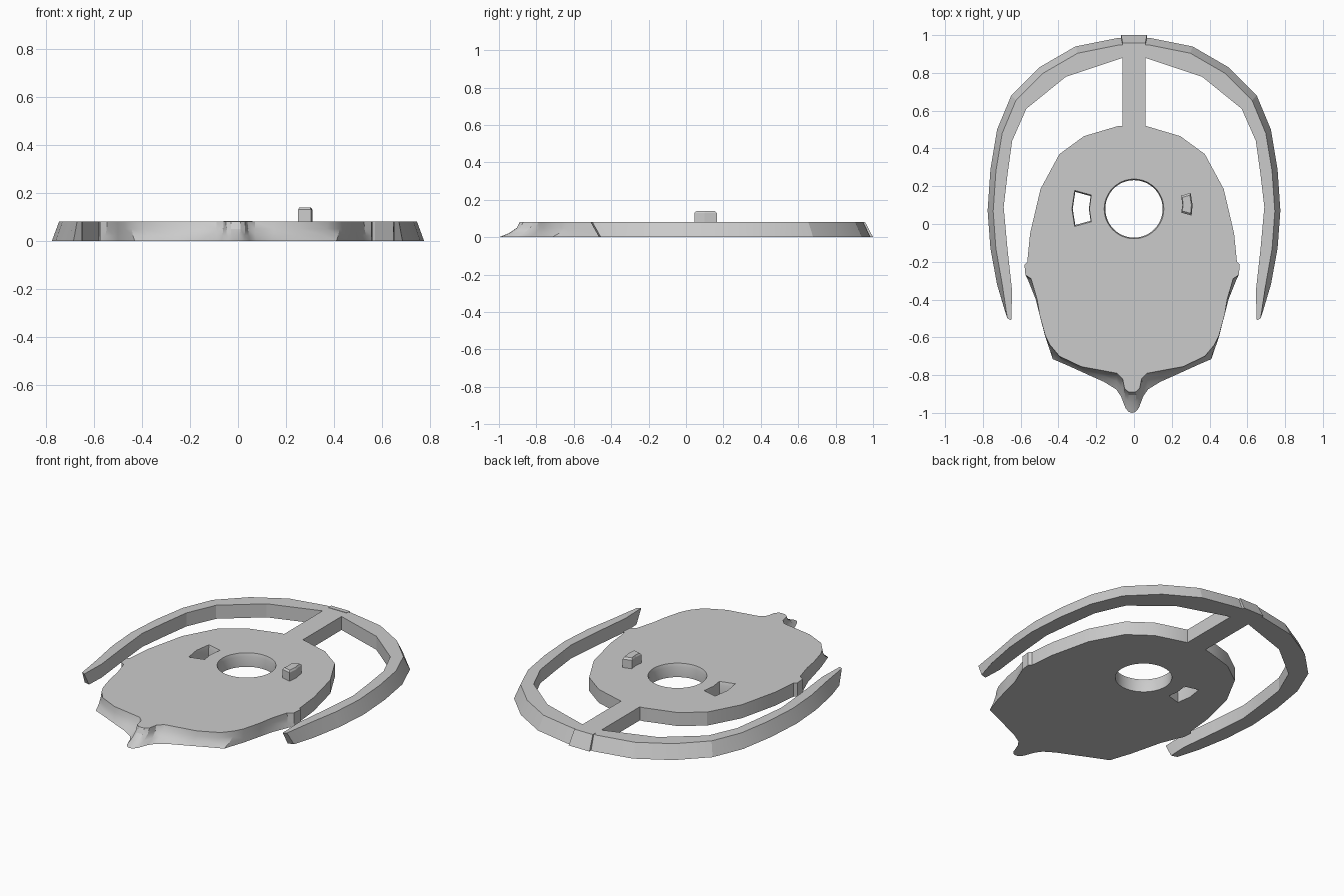
import bpy, bmesh, math

cube = bpy.data.objects.get("Cube")
if cube:
    bpy.data.objects.remove(cube, do_unlink=True)

H = 0.08       # plate thickness
CX = -0.01     # the body sits slightly off centre

grey = bpy.data.materials.new("plain grey")
grey.use_nodes = True
grey.diffuse_color = (0.6, 0.6, 0.6, 1)
grey.node_tree.nodes["Principled BSDF"].inputs["Base Color"].default_value = (0.6, 0.6, 0.6, 1)


def loft(name, rings):
    """Skin a list of equal-length closed rings and cap both ends."""
    bm = bmesh.new()
    rows = [[bm.verts.new(p) for p in ring] for ring in rings]
    n = len(rows[0])
    for a, b in zip(rows, rows[1:]):
        for i in range(n):
            j = (i + 1) % n
            bm.faces.new((a[i], a[j], b[j], b[i]))
    bm.faces.new(rows[0][::-1])
    bm.faces.new(rows[-1])
    bmesh.ops.recalc_face_normals(bm, faces=bm.faces)
    mesh = bpy.data.meshes.new(name)
    bm.to_mesh(mesh)
    bm.free()
    mesh.materials.append(grey)
    obj = bpy.data.objects.new(name, mesh)
    bpy.context.collection.objects.link(obj)
    return obj


def at_height(points, z):
    return [(x, y, z) for x, y in points]


def shrink(points, f):
    cx = sum(p[0] for p in points) / len(points)
    cy = sum(p[1] for p in points) / len(points)
    return [(cx + (x - cx) * f, cy + (y - cy) * f) for x, y in points]


def rect(x, y0, y1):
    return [(-x, y0), (x, y0), (x, y1), (-x, y1)]


def smooth(obj, angle):
    bpy.ops.object.select_all(action="DESELECT")
    obj.select_set(True)
    bpy.context.view_layer.objects.active = obj
    bpy.ops.object.shade_smooth_by_angle(angle=math.radians(angle))


# Body outline, one half from back to nose: shared side, then front top and foot
side = [(0.07, 0.52), (0.255, 0.465), (0.385, 0.37), (0.485, 0.185), (0.54, -0.05),
        (0.555, -0.2), (0.57, -0.215), (0.565, -0.27)]
front_top = [(0.535, -0.29), (0.503, -0.4), (0.49, -0.48), (0.46, -0.59), (0.435, -0.64),
             (0.385, -0.7), (0.27, -0.755), (0.16, -0.775), (0.08, -0.79),
             (0.05, -0.82), (0.04, -0.87), (0.02, -0.888)]
front_foot = [(0.55, -0.3), (0.51, -0.4), (0.49, -0.48), (0.462, -0.59), (0.42, -0.715),
              (0.35, -0.745), (0.24, -0.795), (0.15, -0.835), (0.085, -0.875),
              (0.06, -0.91), (0.035, -0.975), (0.018, -0.995)]


def mix(f):
    return [(a[0] + (b[0] - a[0]) * f, a[1] + (b[1] - a[1]) * f)
            for a, b in zip(front_top, front_foot)]


def body_ring(front, tip, z):
    half = side + front
    full = half + [(0, tip)] + [(-x, y) for x, y in reversed(half)]
    return [(x + CX, y, z) for x, y in full]


body = loft("body_plate", [
    body_ring(front_foot, -1.0, 0),
    body_ring(mix(0.5), -0.945, 0.022),
    body_ring(mix(0.15), -0.905, 0.05),
    body_ring(front_top, -0.89, H)])

# Round hole and curved slot cut through the body
hole = [[(r * math.cos(a), 0.08 + r * math.sin(a), z)
         for a in (2 * math.pi * i / 48 for i in range(48))]
        for r, z in ((0.152, -0.02), (0.152, 0.06), (0.164, 0.1))]
slot = [(-0.225, 0.155), (-0.315, 0.18), (-0.33, 0.08), (-0.315, -0.015),
        (-0.225, 0.01), (-0.235, 0.08)]
cutters = [loft("hole_cutter", hole),
           loft("slot_cutter", [at_height(shrink(slot, 0.9), -0.02),
                                at_height(shrink(slot, 0.9), 0.06),
                                at_height(shrink(slot, 1.06), 0.1)])]
bpy.context.view_layer.objects.active = body
for cutter in cutters:
    cutter.hide_render = True
    mod = body.modifiers.new("cut", "BOOLEAN")
    mod.operation = "DIFFERENCE"
    mod.solver = "EXACT"
    mod.object = cutter
    bpy.ops.object.modifier_apply(modifier=mod.name)
    bpy.data.objects.remove(cutter, do_unlink=True)
smooth(body, 25)

# Hoop stations: inner edge and outer foot, from the back to the front tip
stations = [((0.06, 0.88), (0.085, 0.985)), ((0.21, 0.83), (0.31, 0.94)),
            ((0.36, 0.78), (0.5, 0.83)), ((0.57, 0.61), (0.65, 0.68)),
            ((0.645, 0.44), (0.725, 0.5)), ((0.67, 0.26), (0.76, 0.29)),
            ((0.69, 0.09), (0.775, 0.07)), ((0.67, -0.13), (0.76, -0.13)),
            ((0.645, -0.355), (0.725, -0.32)), ((0.65, -0.51), (0.685, -0.5))]
sections = []
for (ix, iy), (ox, oy) in stations:
    lift = 0.045 if iy < -0.5 else 0      # the tips overhang slightly
    top_y = oy * 0.962 if oy > 0 else oy
    sections.append([(ix, iy + lift, 0), (ix, iy, H),
                     (ox * 0.962 + lift * 0.25, top_y, H), (ox, oy + lift, 0)])
mirrored = [[(-x, y, z) for x, y, z in s] for s in reversed(sections)]
smooth(loft("hoop", mirrored + sections), 15)

# Spoke joining the body to the hoop, and the raised joint behind it
loft("spoke", [at_height(rect(0.062, 0.52, 0.88), z) for z in (0, H)])
loft("hoop_joint", [at_height(rect(0.068, 0.93, 1.0), 0),
                    at_height(rect(0.06, 0.93, 0.957), H + 0.002)])

# Curved peg with a chamfered top
peg = [(0.25, 0.15), (0.3, 0.165), (0.31, 0.1), (0.305, 0.045), (0.25, 0.06), (0.256, 0.1)]
loft("peg", [at_height(peg, H - 0.02), at_height(peg, 0.13),
             at_height(shrink(peg, 0.8), 0.14)])
